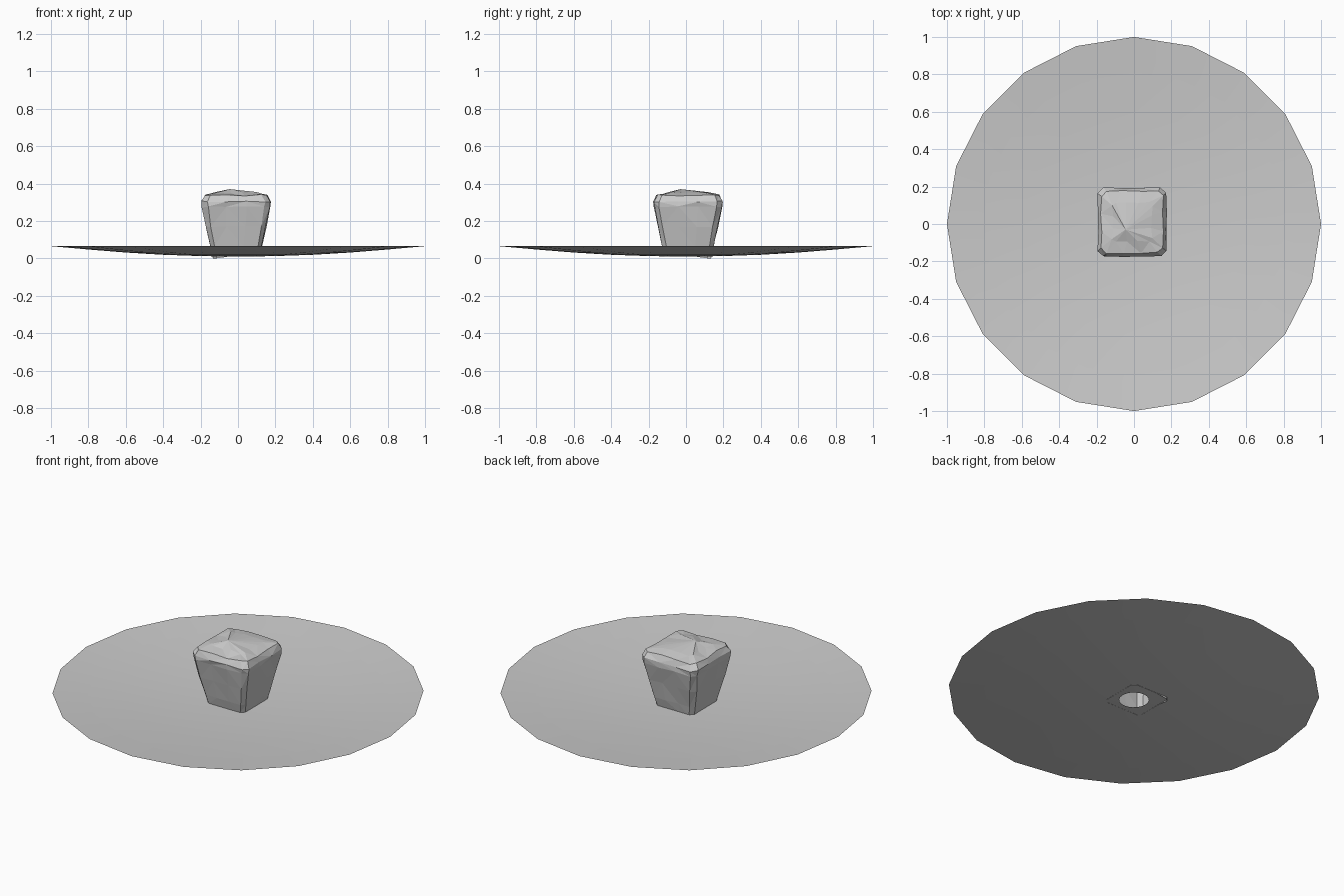
import bpy, bmesh, math, random
from mathutils import Vector

if "Cube" in bpy.data.objects:
    bpy.data.objects.remove(bpy.data.objects["Cube"])

random.seed(4)

stone = bpy.data.materials.new("grey_stone")
stone.diffuse_color = (0.6, 0.6, 0.6, 1)
stone.use_nodes = True
stone.node_tree.nodes["Principled BSDF"].inputs["Base Color"].default_value = stone.diffuse_color


def make_object(name, bm):
    me = bpy.data.meshes.new(name)
    bm.to_mesh(me)
    bm.free()
    me.materials.append(stone)
    ob = bpy.data.objects.new(name, me)
    bpy.context.collection.objects.link(ob)
    return ob


def bridge(bm, a, b):
    n = len(a)
    for i in range(n):
        j = (i + 1) % n
        bm.faces.new((a[i], a[j], b[j], b[i]))


# Shallow dish: open sheet of twenty-sided rings with a small hole in the middle
def dish(name, profile):
    bm = bmesh.new()
    rings = []
    for r, z in profile:
        rings.append([bm.verts.new((r * math.cos(math.tau * i / 20),
                                    r * math.sin(math.tau * i / 20), z))
                      for i in range(20)])
    for a, b in zip(rings, rings[1:]):
        bridge(bm, b, a)
    bmesh.ops.reverse_faces(bm, faces=bm.faces)
    ob = make_object(name, bm)
    for p in ob.data.polygons:
        p.use_smooth = True


dish("dish_floor", [(0.08, 0.010), (0.2, 0.012), (0.4, 0.019), (0.6, 0.031), (0.81, 0.048)])
dish("dish_rim", [(0.81, 0.048), (1.0, 0.065)])

# Rough block: flared square rings with chamfered corners, open underneath
SIDE = [(1, -0.84), (1, -0.3), (1, 0.3), (1, 0.84)]


def square_ring(bm, half, z, rough, cx=-0.01, cy=0.01):
    ring = []
    for k in range(4):
        for x, y in SIDE:
            for _ in range(k):
                x, y = -y, x
            jit = Vector([random.uniform(-rough, rough) for _ in range(3)])
            ring.append(bm.verts.new(Vector((cx + x * half, cy + y * half, z)) + jit))
    return ring


bm = bmesh.new()
levels = [(0.124, 0.010, 0.0), (0.137, 0.065, 0.002), (0.160, 0.17, 0.003),
          (0.180, 0.275, 0.004), (0.183, 0.305, 0.004), (0.165, 0.338, 0.005),
          (0.105, 0.350, 0.005)]
rings = [square_ring(bm, *lv) for lv in levels]
for a, b in zip(rings, rings[1:]):
    bridge(bm, a, b)
# One lower corner dips just through the dish
for v in rings[0]:
    if v.co.x < -0.1 and v.co.y > 0.1:
        v.co.z = 0.0
# Uneven crown with an off-centre peak
peak = bm.verts.new((-0.045, -0.03, 0.370))
top = rings[-1]
for i in range(len(top)):
    bm.faces.new((top[i], top[(i + 1) % len(top)], peak))
bmesh.ops.triangulate(bm, faces=bm.faces)
make_object("rough_block", bm)
